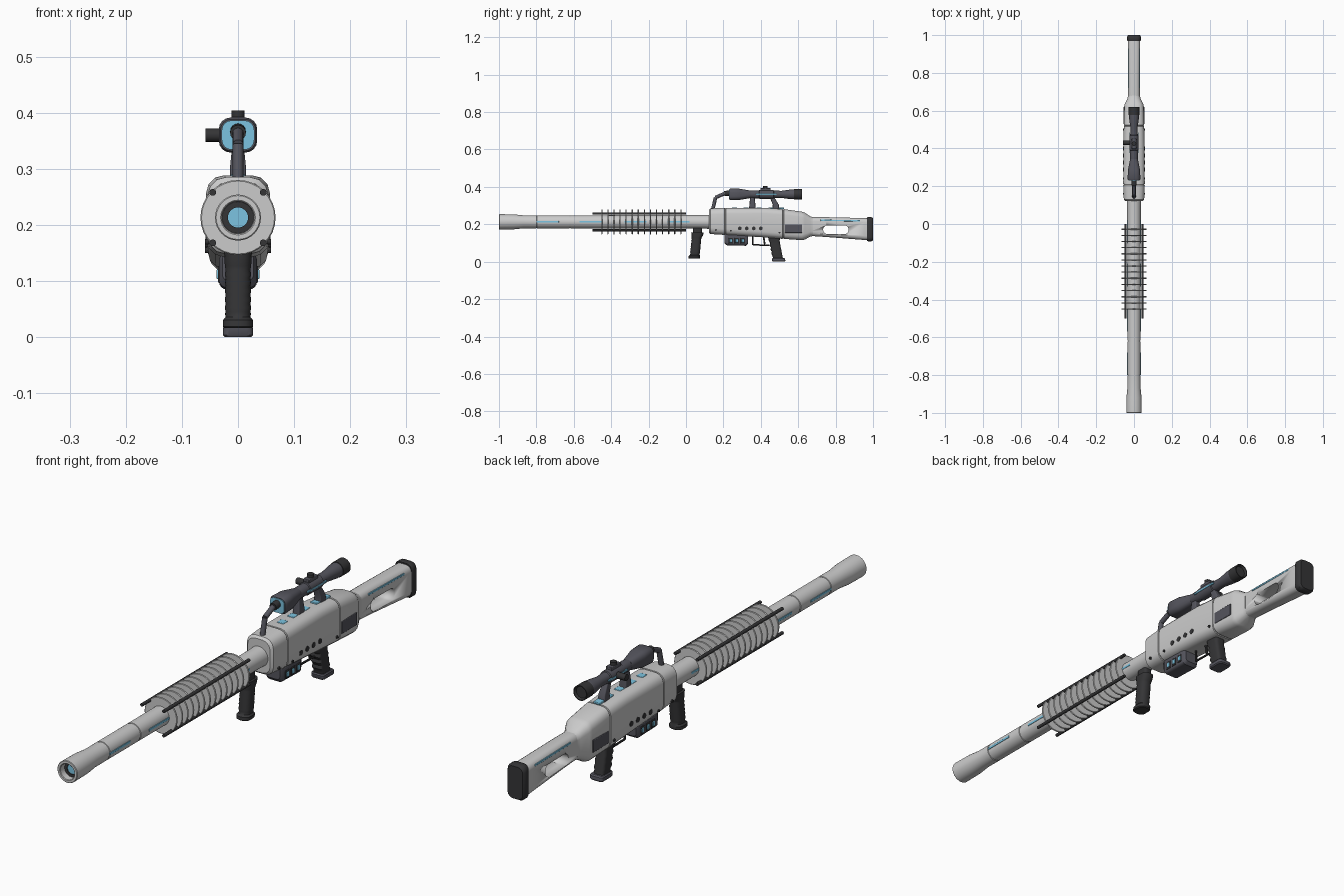
import bpy, bmesh, math
from mathutils import Vector, Matrix

def mat(name, c):
    m = bpy.data.materials.new(name)
    m.diffuse_color = (*c, 1)
    return m

DARK = mat("dark", (0.035, 0.035, 0.037))
STEEL = mat("steel", (0.09, 0.09, 0.11))
BLUE = mat("blue_glow", (0.2, 0.55, 0.75))
WHITE = mat("shell", (0.62, 0.62, 0.63))
ZB, ZS = 0.213, 0.36   # barrel and scope axis heights

def finish(name, bm, m, smooth=True, bevel=0):
    bmesh.ops.recalc_face_normals(bm, faces=bm.faces)
    me = bpy.data.meshes.new(name)
    bm.to_mesh(me)
    bm.free()
    o = bpy.data.objects.new(name, me)
    bpy.context.collection.objects.link(o)
    if m:
        me.materials.append(m)
    if bevel:
        b = o.modifiers.new("bevel", 'BEVEL')
        b.width, b.segments = bevel, 2
    if smooth:
        bpy.ops.object.select_all(action='DESELECT')
        o.select_set(True)
        bpy.context.view_layer.objects.active = o
        bpy.ops.object.shade_smooth_by_angle(angle=math.radians(35))
    return o

def skin(name, rings, m, caps=True):
    bm = bmesh.new()
    vs = [[bm.verts.new(p) for p in r] for r in rings]
    n = len(rings[0])
    for a, b in zip(vs, vs[1:]):
        for i in range(n):
            bm.faces.new((a[i], a[(i+1) % n], b[(i+1) % n], b[i]))
    if caps:
        bm.faces.new(vs[0])
        bm.faces.new(vs[-1])
    return finish(name, bm, m)

def lathe(name, prof, z, m, seg=32, x=0):
    """Profile of (y, radius) turned around a y-parallel axis."""
    ang = [2*math.pi*i/seg for i in range(seg)]
    return skin(name, [[(x+r*math.cos(a), y, z+r*math.sin(a)) for a in ang] for y, r in prof], m)

def loft(name, secs, m, axis='y', k=4):
    """Rounded-rectangle sections: (position, centre, half x, half other, corner radius)."""
    rings = []
    for t, c, a, b, r in secs:
        ring = []
        for q, (sx, sy) in enumerate([(1, 1), (-1, 1), (-1, -1), (1, -1)]):
            for i in range(k+1):
                w = math.pi/2*(q+i/k)
                u, v = sx*(a-r)+r*math.cos(w), c+sy*(b-r)+r*math.sin(w)
                ring.append((u, t, v) if axis == 'y' else (u, v, t))
        rings.append(ring)
    return skin(name, rings, m)

def box(name, c, s, m, bevel=0.002, rx=0):
    bm = bmesh.new()
    M = Matrix.Translation(c) @ Matrix.Rotation(rx, 4, 'X') @ Matrix.Diagonal((*s, 1))
    bmesh.ops.create_cube(bm, size=1, matrix=M)
    return finish(name, bm, m, bevel=bevel)

def rod(name, p, q, r, m, seg=16):
    p, q = Vector(p), Vector(q)
    d = q-p
    bm = bmesh.new()
    M = Matrix.Translation((p+q)/2) @ d.to_track_quat('Z', 'Y').to_matrix().to_4x4()
    bmesh.ops.create_cone(bm, cap_ends=True, segments=seg, radius1=r, radius2=r, depth=d.length, matrix=M)
    return finish(name, bm, m)

# barrel with open muzzle and shallow seam grooves
prof = [(-0.94, 0.027), (-0.998, 0.029), (-1.0, 0.031), (-1.0, 0.039), (-0.998, 0.041), (-0.92, 0.040), (-0.87, 0.035)]
for y in (-0.80, -0.62):
    prof += [(y-0.003, 0.035), (y-0.002, 0.033), (y+0.002, 0.033), (y+0.003, 0.035)]
lathe("barrel", prof + [(0.08, 0.036), (0.15, 0.038)], ZB, WHITE)
lathe("bore_ring", [(-0.955, 0.0285), (-0.975, 0.0285), (-0.975, 0.018), (-0.955, 0.018)], ZB, DARK)
lathe("bore_glow", [(-0.95, 0.019), (-0.972, 0.019)], ZB, BLUE)

# cooling fins, rods and barrel light strips
for i in range(14):
    y = -0.45+i*0.0325
    lathe("cooling_fin", [(y-0.003, 0.03), (y-0.003, 0.065), (y-0.001, 0.067), (y+0.001, 0.067), (y+0.003, 0.065), (y+0.003, 0.03)], ZB, None)
for sx in (-1, 1):
    for sz in (-1, 1):
        rod("fin_rod", (sx*0.045, -0.5, ZB+sz*0.045), (sx*0.045, 0, ZB+sz*0.045), 0.006, DARK)
    for y in (-0.74, -0.51, -0.27, -0.04):
        box("barrel_light", (sx*0.0345, y, ZB), (0.004, 0.12, 0.009), BLUE, 0.001)

# receiver shell, lofted with two seam grooves
def rsec(y, lo, hi, a, r):
    return (y, (lo+hi)/2, a, (hi-lo)/2, r)
def groove(y, lo, hi, a, r):
    return [rsec(y-0.003, lo, hi, a, r), rsec(y-0.002, lo+0.003, hi-0.003, a-0.003, r),
            rsec(y+0.002, lo+0.003, hi-0.003, a-0.003, r), rsec(y+0.003, lo, hi, a, r)]
loft("receiver", [rsec(0.122, 0.155, 0.277, 0.046, 0.03), rsec(0.13, 0.148, 0.285, 0.054, 0.033)]
     + groove(0.21, 0.143, 0.288, 0.057, 0.032) + [rsec(0.42, 0.13, 0.288, 0.056, 0.03)]
     + groove(0.52, 0.122, 0.281, 0.054, 0.03)
     + [rsec(0.62, 0.115, 0.267, 0.051, 0.03), rsec(0.635, 0.118, 0.262, 0.049, 0.03),
        rsec(0.665, 0.135, 0.242, 0.034, 0.025), rsec(0.68, 0.137, 0.238, 0.032, 0.024)], WHITE, k=3)
for sx in (-1, 1):
    for y in (0.288, 0.325, 0.362, 0.40):
        rod("side_port", (sx*0.05, y, 0.178), (sx*0.058, y, 0.178), 0.010, DARK)
    for y, z in ((0.16, 0.17), (0.24, 0.165), (0.50, 0.155)):
        rod("side_bolt", (sx*0.05, y, z), (sx*0.059, y, z), 0.005, DARK, 12)
    box("side_panel", (sx*0.051, 0.575, 0.177), (0.008, 0.092, 0.046), STEEL)
for y in (0.26, 0.32, 0.39, 0.455, 0.51):
    box("top_light", (0, y, 0.286), (0.026, 0.028, 0.008), BLUE, rx=-0.05 if y > 0.45 else 0)

# power cell under the receiver
loft("power_cell", [rsec(0.205, 0.10, 0.15, 0.028, 0.012), rsec(0.215, 0.088, 0.15, 0.034, 0.014),
                    rsec(0.32, 0.085, 0.15, 0.034, 0.014), rsec(0.332, 0.095, 0.15, 0.028, 0.012)], STEEL)
for sx in (-1, 1):
    for y in (0.24, 0.272, 0.304):
        box("cell_frame", (sx*0.033, y, 0.112), (0.006, 0.024, 0.030), DARK)
        box("cell_light", (sx*0.035, y, 0.112), (0.006, 0.013, 0.018), BLUE)

# trigger and guard
guard = [(0, 0.358, 0.14), (0, 0.358, 0.09), (0, 0.446, 0.088)]
for p, q in zip(guard, guard[1:]):
    rod("trigger_guard", p, q, 0.004, DARK, 10)
box("trigger", (0, 0.418, 0.113), (0.008, 0.009, 0.04), DARK, rx=0.15)

# fore grip: ribbed, flared base
fore = [(0.016, 0.044, 0.024, 0.028, 0.02), (0.019, 0.044, 0.027, 0.031, 0.022), (0.030, 0.045, 0.027, 0.031, 0.022), (0.036, 0.047, 0.022, 0.026, 0.02)]
for i in range(6):
    z = 0.045+i*0.015
    c = 0.047+(z-0.03)*0.1
    fore += [(z, c, 0.022, 0.025, 0.019), (z+0.007, c, 0.0235, 0.0265, 0.02)]
loft("fore_grip", fore + [(0.140, 0.060, 0.024, 0.031, 0.02), (0.155, 0.061, 0.025, 0.033, 0.02)], DARK, 'z')
loft("fore_grip_mount", [(0.15, 0.061, 0.016, 0.024, 0.01), (0.19, 0.061, 0.016, 0.024, 0.01)], DARK, 'z')

# rear grip: finger ridges and base plate
rear = [(0.015, 0.492, 0.022, 0.027, 0.012)]
for i in range(4):
    z = 0.03+i*0.023
    c = 0.492-(z-0.015)*0.19
    rear += [(z, c, 0.021, 0.026, 0.012), (z+0.011, c-0.004, 0.023, 0.029, 0.013)]
loft("rear_grip", rear + [(0.135, 0.470, 0.023, 0.032, 0.013)], DARK, 'z')
loft("grip_base", [(0.0, 0.496, 0.024, 0.032, 0.01), (0.004, 0.496, 0.027, 0.035, 0.011), (0.016, 0.495, 0.027, 0.035, 0.011), (0.02, 0.494, 0.024, 0.031, 0.01)], STEEL, 'z')

# shoulder stock with slotted opening
stock = loft("stock", [rsec(0.66, 0.138, 0.238, 0.031, 0.022), rsec(0.75, 0.132, 0.238, 0.031, 0.022),
                       rsec(0.955, 0.116, 0.233, 0.033, 0.022), rsec(0.972, 0.116, 0.232, 0.033, 0.022)], WHITE)
slot = []
for x in (-0.1, 0.1):
    slot.append([(x, (0.755 if i < 12 else 0.848)-0.022*math.sin(math.pi*(i % 12)/11)*(1 if i < 12 else -1),
                  0.171+0.023*math.cos(math.pi*(i % 12)/11)*(1 if i < 12 else -1)) for i in range(24)])
cutter = skin("slot_cutter", slot, None)
cutter.hide_render = True
mod = stock.modifiers.new("slot", 'BOOLEAN')
mod.operation, mod.object, mod.solver = 'DIFFERENCE', cutter, 'EXACT'
bpy.context.view_layer.objects.active = stock
bpy.ops.object.modifier_move_to_index(modifier="slot", index=0)
bpy.ops.object.modifier_apply(modifier="slot")
bpy.data.objects.remove(cutter)
loft("butt_pad", [rsec(0.968, 0.112, 0.237, 0.033, 0.02), rsec(0.973, 0.109, 0.239, 0.036, 0.022),
                  rsec(0.992, 0.109, 0.238, 0.036, 0.022), rsec(1.0, 0.114, 0.233, 0.031, 0.02)], DARK)
for sx in (-1, 1):
    box("stock_light", (sx*0.0295, 0.825, 0.220), (0.006, 0.21, 0.007), BLUE, 0.001, rx=-0.015)

# scope body: squared front bell, round tube and eyepiece
loft("scope_bell", [(0.232, ZS, 0.031, 0.028, 0.018), (0.238, ZS, 0.034, 0.031, 0.02), (0.285, ZS, 0.032, 0.030, 0.02),
                    (0.345, ZS, 0.020, 0.020, 0.018)], STEEL)
loft("front_lens", [(0.229, ZS, 0.029, 0.026, 0.017), (0.24, ZS, 0.029, 0.026, 0.017)], BLUE)
lathe("scope_tube", [(0.33, 0.019), (0.36, 0.021), (0.39, 0.021), (0.392, 0.024), (0.468, 0.024), (0.47, 0.020), (0.51, 0.019), (0.56, 0.026), (0.58, 0.026)], ZS, STEEL)
lathe("eyepiece", [(0.612, 0.021), (0.62, 0.025), (0.62, 0.028), (0.578, 0.028), (0.578, 0.02), (0.59, 0.018)], ZS, DARK)
box("top_dial_block", (0, 0.425, 0.386), (0.024, 0.055, 0.014), STEEL)
rod("top_dial", (0, 0.425, 0.385), (0, 0.425, 0.404), 0.012, DARK)
rod("side_dial", (-0.015, 0.43, ZS), (-0.058, 0.43, ZS), 0.012, DARK)
for sx in (-1, 1):
    box("scope_light", (sx*0.0225, 0.43, ZS), (0.005, 0.11, 0.007), BLUE, 0.001)

# scope mounts and front cable arm
for y0, y1 in ((0.355, 0.355), (0.48, 0.46)):
    loft("scope_mount", [(0.278, y0, 0.014, 0.018, 0.004), (0.305, y0, 0.014, 0.016, 0.004), (0.345, y1, 0.010, 0.012, 0.004)], STEEL, 'z')
arm = [(0, 0.142, 0.275), (0, 0.158, 0.343), (0, 0.205, 0.364), (0, 0.235, 0.367)]
for i, (p, q) in enumerate(zip(arm, arm[1:])):
    rod("sensor_arm", p, q, 0.0095 if i < 2 else 0.014, STEEL if i < 2 else DARK)
